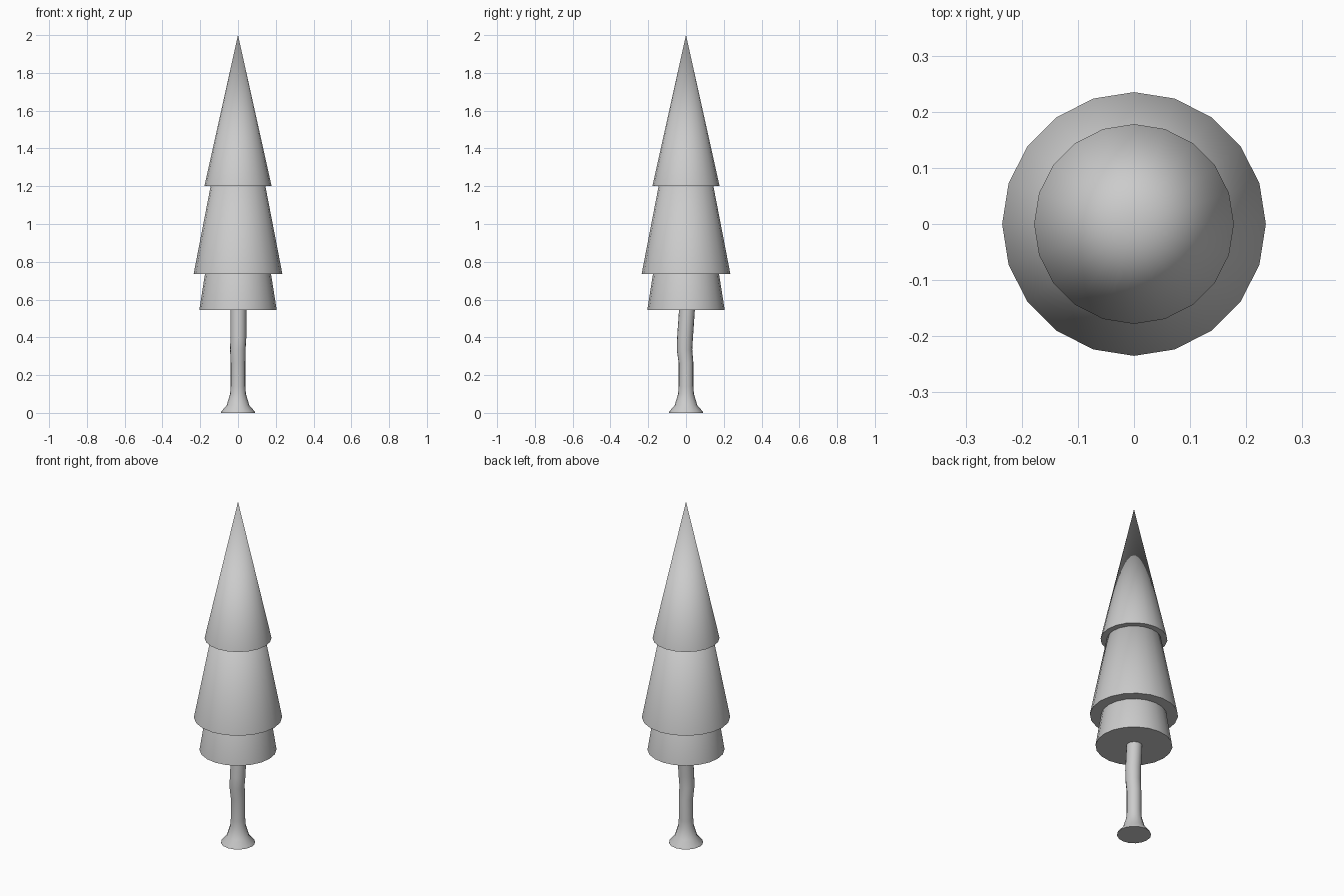
import bpy, bmesh, math

if "Cube" in bpy.data.objects:
    bpy.data.objects.remove(bpy.data.objects["Cube"])

SIDES = 20


def lofted(name, rings, sides, apex=None):
    """Stack circular rings (x, y, z, radius); close with caps or a point."""
    bm = bmesh.new()
    loops = []
    for x, y, z, r in rings:
        loops.append([bm.verts.new((x + r * math.cos(2 * math.pi * i / sides),
                                    y + r * math.sin(2 * math.pi * i / sides), z))
                      for i in range(sides)])
    for a, b in zip(loops, loops[1:]):
        for i in range(sides):
            j = (i + 1) % sides
            bm.faces.new((a[i], a[j], b[j], b[i]))
    bm.faces.new(loops[0][::-1])
    if apex is None:
        bm.faces.new(loops[-1])
    else:
        tip = bm.verts.new((0, 0, apex))
        for i in range(sides):
            bm.faces.new((loops[-1][i], loops[-1][(i + 1) % sides], tip))
    bm.normal_update()
    mesh = bpy.data.meshes.new(name)
    bm.to_mesh(mesh)
    bm.free()
    obj = bpy.data.objects.new(name, mesh)
    bpy.context.collection.objects.link(obj)
    bpy.ops.object.select_all(action='DESELECT')
    obj.select_set(True)
    bpy.context.view_layer.objects.active = obj
    bpy.ops.object.shade_smooth_by_angle(angle=math.radians(50))
    return obj


# Foliage tiers: nested cones with flat undersides
for name, base, radius, apex in (("lower_foliage", 0.545, 0.205, 1.84),
                                 ("middle_foliage", 0.735, 0.235, 1.95),
                                 ("upper_foliage", 1.20, 0.178, 2.0)):
    lofted(name, [(0, 0, base, radius)], SIDES, apex)

# Trunk: flared foot and a slight kink, ending inside the foliage
lofted("trunk", [
    (0, 0, 0, 0.091),
    (0, 0, 0.008, 0.088),
    (0, 0, 0.04, 0.06),
    (0, 0, 0.10, 0.042),
    (0, 0, 0.14, 0.039),
    (0, 0, 0.265, 0.039),
    (-0.001, -0.008, 0.335, 0.041),
    (0.002, -0.005, 0.40, 0.042),
    (0.002, 0.006, 0.56, 0.042),
], 16)
